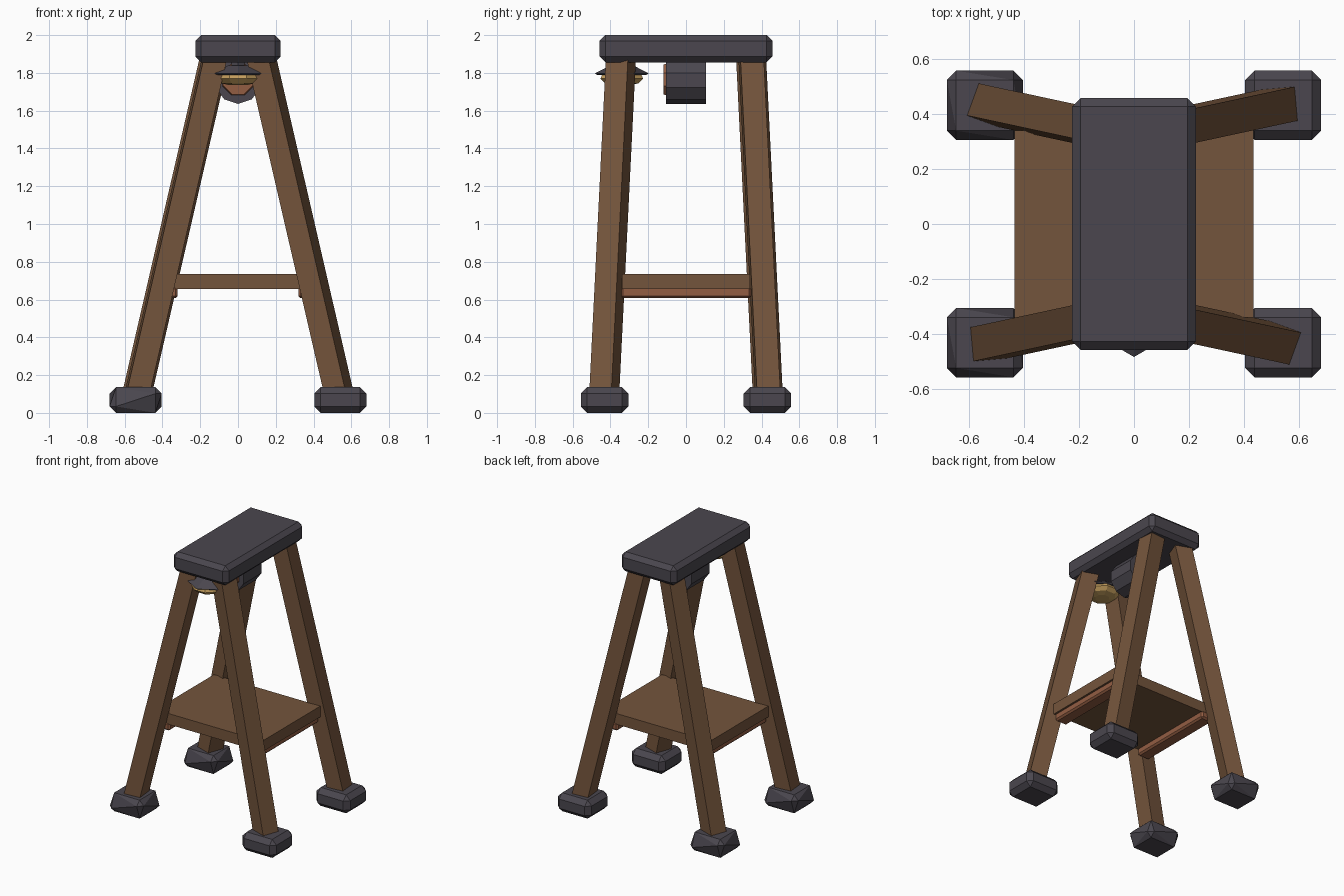
import bpy, bmesh
from math import cos, sin, pi, radians, sqrt
from itertools import product
from mathutils import Vector

cube = bpy.data.objects.get("Cube")
if cube:
    bpy.data.objects.remove(cube)


def material(name, rgb):
    m = bpy.data.materials.new(name)
    m.use_nodes = True
    m.diffuse_color = (*rgb, 1)
    m.node_tree.nodes["Principled BSDF"].inputs["Base Color"].default_value = (*rgb, 1)
    return m


wood = material("brown wood", (0.175, 0.09, 0.045))
iron = material("dark grey iron", (0.069, 0.062, 0.077))
brass = material("yellow brass", (0.55, 0.34, 0.11))
copper = material("reddish copper", (0.29, 0.11, 0.055))


def finish(name, bm, mat):
    bmesh.ops.recalc_face_normals(bm, faces=bm.faces)
    mesh = bpy.data.meshes.new(name)
    bm.to_mesh(mesh)
    bm.free()
    mesh.materials.append(mat)
    ob = bpy.data.objects.new(name, mesh)
    bpy.context.collection.objects.link(ob)
    return ob


def block(name, mat, centre, half, c=0.0, rough=False):
    """Box with chamfer c; rough drops alternate side points for hewn facets."""
    bm = bmesh.new()
    points = set()
    for s in product((-1, 1), repeat=3):
        for axis in range(3):
            if rough and axis < 2 and s[0] * s[1] * s[2] > 0:
                continue
            points.add(tuple(round(centre[i] + s[i] * (half[i] - (c if i != axis else 0)), 5)
                             for i in range(3)))
    for p in sorted(points):
        bm.verts.new(p)
    bmesh.ops.convex_hull(bm, input=bm.verts)
    bmesh.ops.dissolve_limit(bm, angle_limit=radians(1), verts=bm.verts, edges=bm.edges)
    return finish(name, bm, mat)


def loft(name, mat, rings, sides, turn=0.0, along_y=False):
    """Skin rings of (centre, radius), lying flat or facing along y."""
    bm = bmesh.new()
    loops = []
    for centre, r in rings:
        loop = []
        for k in range(sides):
            a = turn + 2 * pi * k / sides
            off = Vector((cos(a), 0, sin(a))) if along_y else Vector((cos(a), sin(a), 0))
            loop.append(bm.verts.new(Vector(centre) + off * r))
        loops.append(loop)
    for lo, hi in zip(loops, loops[1:]):
        for k in range(sides):
            j = (k + 1) % sides
            bm.faces.new((lo[k], lo[j], hi[j], hi[k]))
    bm.faces.new(loops[0])
    bm.faces.new(loops[-1])
    return finish(name, bm, mat)


# Seat slab and shelf
block("top_slab", iron, (0, 0, 1.928), (0.225, 0.457, 0.072), 0.03)
block("shelf", wood, (0, 0, 0.695), (0.435, 0.34, 0.04))

# Splayed legs with iron feet
for sx, sy in product((-1, 1), repeat=2):
    label = ("back" if sy > 0 else "front") + ("_left" if sx > 0 else "_right")
    yaw = radians(20 if sx * sy < 0 else 5) * sx * sy
    loft(label + "_leg", wood,
         [((sx * 0.535, sy * 0.433, 0.1), 0.124 / sqrt(2)),
          ((sx * 0.126, sy * 0.345, 1.87), 0.124 / sqrt(2))], 4, yaw + pi / 4)
    block(label + "_foot", iron, (sx * 0.542, sy * 0.431, 0.068),
          (0.138, 0.126, 0.068), 0.034, rough=sx < 0)

# Rails under the shelf
for sx, label in ((1, "left"), (-1, "right")):
    block(label + "_shelf_rail", copper, (sx * 0.37, 0, 0.637), (0.05, 0.345, 0.03), 0.012)

# Drum hung under the slab, with its end plate
loft("drum", iron, [((0, -0.105, 1.76), 0.124), ((0, 0.105, 1.76), 0.124)],
     10, pi / 2, along_y=True)
loft("drum_end_plate", copper, [((0, -0.12, 1.765), 0.085), ((0, -0.1, 1.765), 0.092)],
     8, pi / 8, along_y=True)

# Hanging lamp: stem, hexagonal cap and brass bowl
def lamp(z):
    return (0, -0.34, z)


loft("lamp_stem", iron, [(lamp(1.83), 0.04), (lamp(1.87), 0.04)], 6, pi / 2)
loft("lamp_cap", iron, [(lamp(1.79), 0.13), (lamp(1.797), 0.143), (lamp(1.84), 0.06)], 6, pi / 2)
loft("lamp_bowl", brass, [(lamp(1.795), 0.11), (lamp(1.77), 0.122),
                          (lamp(1.745), 0.095), (lamp(1.735), 0.05)], 8, pi / 8)
